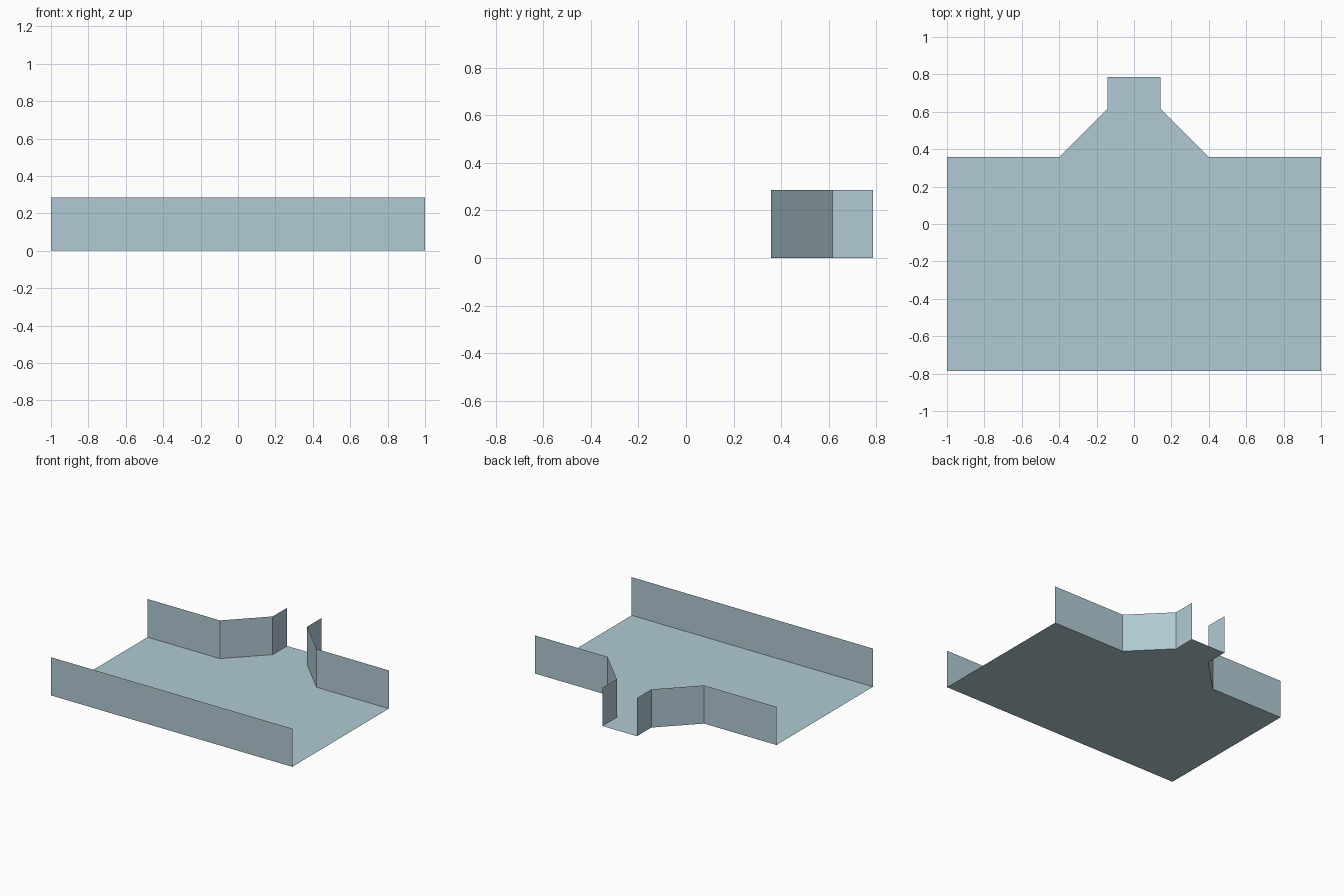
import bpy

cube = bpy.data.objects.get("Cube")
if cube:
    bpy.data.objects.remove(cube, do_unlink=True)

HEIGHT = 0.286
FRONT = -0.785

# One flat blue-grey colour
paint = bpy.data.materials.new("pale_blue_grey")
paint.use_nodes = True
colour = (0.434, 0.591, 0.658, 1)
paint.diffuse_color = colour
paint.node_tree.nodes["Principled BSDF"].inputs["Base Color"].default_value = colour


def add_mesh(name, verts, faces):
    mesh = bpy.data.meshes.new(name)
    mesh.from_pydata(verts, [], faces)
    mesh.materials.append(paint)
    obj = bpy.data.objects.new(name, mesh)
    bpy.context.collection.objects.link(obj)
    return obj


def add_wall(name, path):
    """Raise an open plan path into a thin upright wall."""
    n = len(path)
    verts = [(x, y, z) for z in (0, HEIGHT) for x, y in path]
    faces = [(i, i + 1, n + i + 1, n + i) for i in range(n - 1)]
    return add_mesh(name, verts, faces)


# Plan of the left back edge: main passage, flared corner, side passage
left_back = [(1, 0.357), (0.4, 0.357), (0.143, 0.615), (0.143, 0.785)]
right_back = [(-x, y) for x, y in reversed(left_back)]

# Floor
outline = [(-1, FRONT), (1, FRONT)] + left_back + right_back
add_mesh("floor", [(x, y, 0) for x, y in outline], [range(len(outline))])

# Walls
add_wall("front_wall", [(-1, FRONT), (1, FRONT)])
add_wall("left_back_wall", left_back)
add_wall("right_back_wall", right_back)
